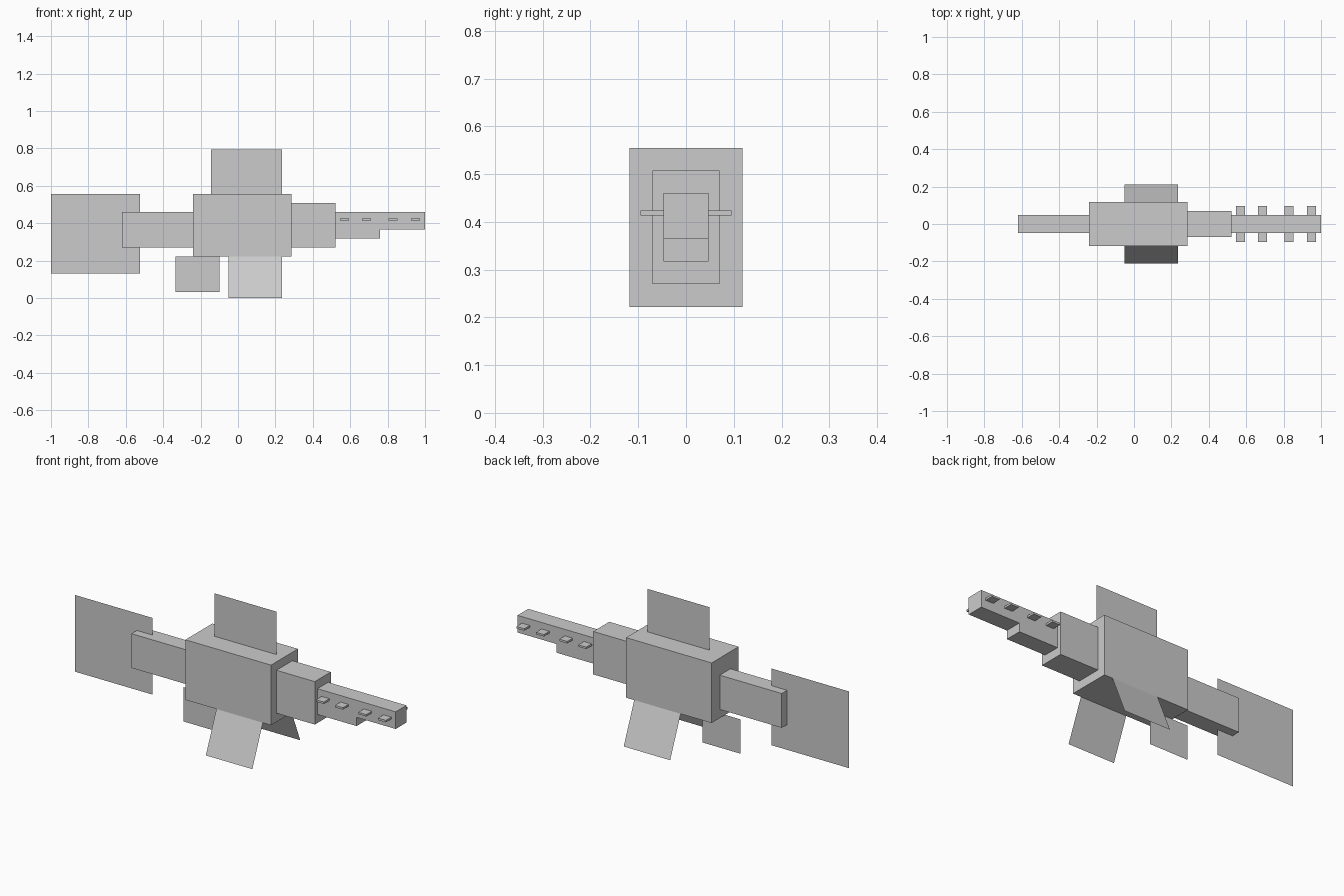
import bpy

if "Cube" in bpy.data.objects:
    bpy.data.objects.remove(bpy.data.objects["Cube"])

grey = bpy.data.materials.new("light grey")
grey.diffuse_color = (0.6, 0.6, 0.6, 1)
grey.use_nodes = True
grey.node_tree.nodes["Principled BSDF"].inputs["Base Color"].default_value = grey.diffuse_color


def make(name, verts, faces):
    mesh = bpy.data.meshes.new(name)
    mesh.from_pydata(verts, [], faces)
    mesh.materials.append(grey)
    obj = bpy.data.objects.new(name, mesh)
    bpy.context.collection.objects.link(obj)
    return obj


def box(name, x0, x1, half_y, z0, z1):
    """Box centred on y = 0."""
    verts = [(x, y, z) for x in (x0, x1) for y in (-half_y, half_y) for z in (z0, z1)]
    make(name, verts, [(0, 1, 3, 2), (4, 6, 7, 5), (0, 4, 5, 1),
                       (2, 3, 7, 6), (0, 2, 6, 4), (1, 5, 7, 3)])


def fin(name, x0, x1, low, high):
    """Flat sheet between a low and a high edge, each given as (y, z)."""
    make(name, [(x0, *low), (x1, *low), (x1, *high), (x0, *high)], [(0, 1, 2, 3)])


# Body, from tail to snout
box("body", -0.24, 0.285, 0.118, 0.222, 0.555)
box("tail", -0.62, -0.24, 0.047, 0.27, 0.46)
box("head", 0.285, 0.52, 0.07, 0.27, 0.508)
box("snout_blade", 0.52, 1.0, 0.047, 0.365, 0.46)
box("lower_jaw", 0.52, 0.76, 0.047, 0.317, 0.365)

# Teeth sticking out on both sides of the snout
for i, x in enumerate((0.545, 0.662, 0.805, 0.925)):
    box(f"tooth_pair_{i + 1}", x, x + 0.048, 0.095, 0.413, 0.424)

# Upright fins on the centre line
fin("tail_fin", -1.0, -0.525, (0, 0.13), (0, 0.555))
fin("back_fin", -0.145, 0.235, (0, 0.555), (0, 0.793))
fin("belly_fin", -0.335, -0.10, (0, 0.032), (0, 0.222))

# Splayed side fins
for side, label in ((-1, "front"), (1, "rear")):
    fin(f"side_fin_{label}", -0.05, 0.235, (side * 0.21, 0), (side * 0.118, 0.222))
